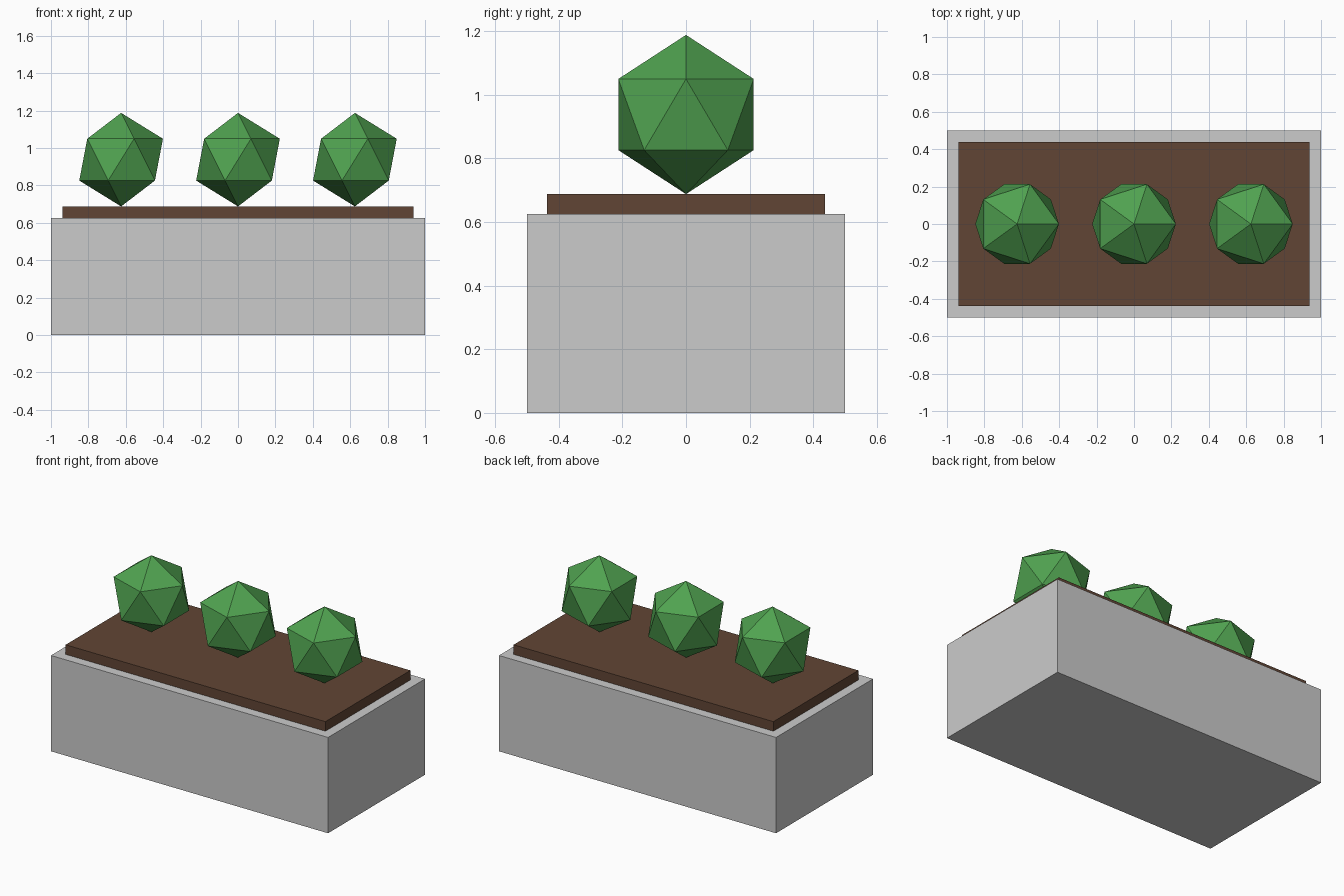
import bpy

if "Cube" in bpy.data.objects:
    bpy.data.objects.remove(bpy.data.objects["Cube"])


def material(name, color):
    mat = bpy.data.materials.new(name)
    mat.diffuse_color = (*color, 1)
    mat.use_nodes = True
    mat.node_tree.nodes["Principled BSDF"].inputs["Base Color"].default_value = mat.diffuse_color
    return mat


def box(name, size, bottom):
    bpy.ops.mesh.primitive_cube_add(size=1, location=(0, 0, bottom + size[2] / 2))
    obj = bpy.context.object
    obj.name = name
    obj.scale = size
    bpy.ops.object.transform_apply(location=False, rotation=False, scale=True)
    return obj


soil_brown = material("soil_brown", (0.12, 0.06, 0.035))
leaf_green = material("leaf_green", (0.08, 0.36, 0.08))

# Stone planter block
box("planter", (2, 1, 0.625), 0)

# Soil slab on top
soil = box("soil", (1.875, 0.875, 0.0625), 0.625)
soil.data.materials.append(soil_brown)

# Row of low-poly bushes
for i, x in enumerate((-0.625, 0, 0.625)):
    bpy.ops.mesh.primitive_ico_sphere_add(subdivisions=1, radius=0.25,
                                          location=(x, 0, 0.9375))
    bush = bpy.context.object
    bush.name = f"bush_{i + 1}"
    bush.data.materials.append(leaf_green)
